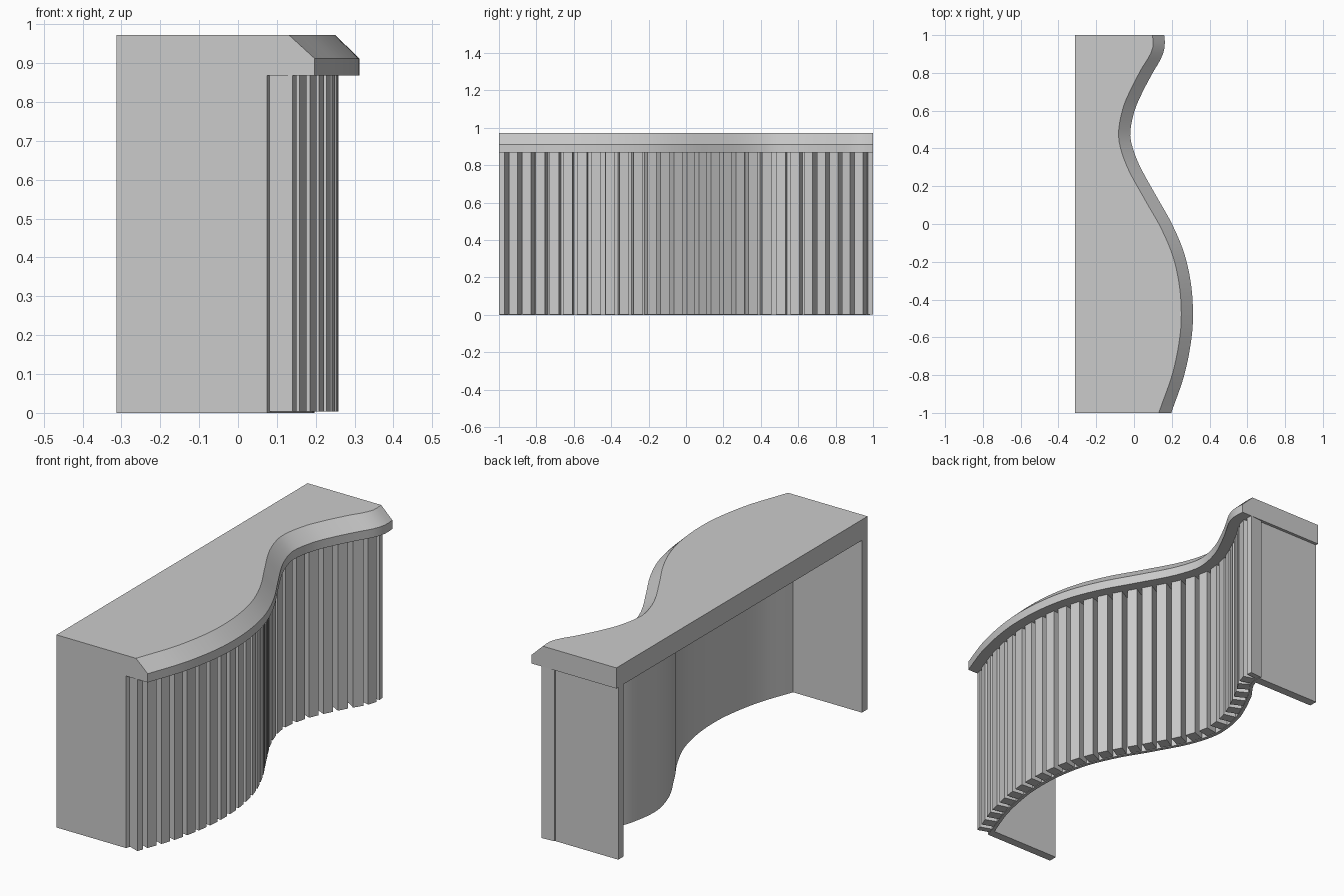
import bpy, bmesh, math

if "Cube" in bpy.data.objects:
    bpy.data.objects.remove(bpy.data.objects["Cube"])

# Wavy front edge of the counter: (y, x) control points
PTS = [(-1, .197), (-.8, .266), (-.6, .305), (-.45, .312), (-.3, .299), (-.15, .264),
       (0, .201), (.15, .117), (.3, .034), (.4, -.006), (.48, -.020), (.6, .003),
       (.7, .046), (.8, .099), (.88, .145), (.94, .163), (1, .160)]
BACK = -.312
SLAT_TOP = .868


def slope(i):
    a, b = PTS[max(i - 1, 0)], PTS[min(i + 1, len(PTS) - 1)]
    return (b[1] - a[1]) / (b[0] - a[0])


def edge_x(y):
    i = 0
    while i < len(PTS) - 2 and y > PTS[i + 1][0]:
        i += 1
    (y0, x0), (y1, x1) = PTS[i], PTS[i + 1]
    h = y1 - y0
    t = (y - y0) / h
    return ((2*t**3 - 3*t*t + 1) * x0 + (t**3 - 2*t*t + t) * h * slope(i)
            + (3*t*t - 2*t**3) * x1 + (t**3 - t*t) * h * slope(i + 1))


def offset_x(y, d):
    """Edge moved inwards by d, measured square to the curve."""
    a, b = max(y - .02, -1), min(y + .02, 1)
    k = (edge_x(b) - edge_x(a)) / (b - a)
    return edge_x(y) - d * math.sqrt(1 + k * k)


def wave(d, y0=-1.0, y1=1.0, n=64):
    ys = [y0 + (y1 - y0) * i / n for i in range(n + 1)]
    return [(offset_x(y, d), y) for y in ys]


def loft(bm, rings):
    """Close a stack of (outline, z) rings into a solid."""
    vs = [[bm.verts.new((x, y, z)) for x, y in o] for o, z in rings]
    n = len(vs[0])
    for lo, hi in zip(vs, vs[1:]):
        for i in range(n):
            j = (i + 1) % n
            bm.faces.new((lo[i], lo[j], hi[j], hi[i]))
    bm.faces.new(vs[0][::-1])
    bm.faces.new(vs[-1])


def finish(bm, name, smooth=True):
    bmesh.ops.recalc_face_normals(bm, faces=bm.faces)
    me = bpy.data.meshes.new(name)
    bm.to_mesh(me)
    bm.free()
    ob = bpy.data.objects.new(name, me)
    bpy.context.collection.objects.link(ob)
    if smooth:
        bpy.ops.object.select_all(action='DESELECT')
        ob.select_set(True)
        bpy.context.view_layer.objects.active = ob
        bpy.ops.object.shade_smooth_by_angle(angle=math.radians(30))


# Countertop with a bevelled wavy edge
def top_outline(d):
    return [(BACK, -1)] + wave(d) + [(BACK, 1)]


bm = bmesh.new()
loft(bm, [(top_outline(0), SLAT_TOP), (top_outline(0), .912), (top_outline(.062), .972)])
finish(bm, "countertop")

# U-shaped body: two end panels joined by the thin curved wall
bm = bmesh.new()
outline = [(BACK, -.998)] + wave(.116, -.998, .985) + [(BACK, .985), (BACK, .942)]
outline += wave(.133, -.955, .942)[::-1] + [(BACK, -.955)]
loft(bm, [(outline, 0), (outline, SLAT_TOP)])
finish(bm, "body_panel")

# Vertical slats spaced evenly along the curve
PITCH, GAP, FIRST, DEPTH = .0757, .025, .03, .068
line = wave(.054, n=800)
dist = [0]
for p, q in zip(line, line[1:]):
    dist.append(dist[-1] + math.dist(p, q))


def at(s):
    return line[next((k for k, v in enumerate(dist) if v >= s), len(line) - 1)]


bm = bmesh.new()
end = FIRST
while end - PITCH + GAP < dist[-1] - .01:
    a, b = at(max(0, end - PITCH + GAP)), at(end)
    L = math.dist(a, b)
    nx, ny = -(b[1] - a[1]) / L * DEPTH, (b[0] - a[0]) / L * DEPTH
    o = [a, b] + [(p[0] + nx, max(-1, min(1, p[1] + ny))) for p in (b, a)]
    loft(bm, [(o, .003), (o, SLAT_TOP)])
    end += PITCH
finish(bm, "front_slats", smooth=False)
